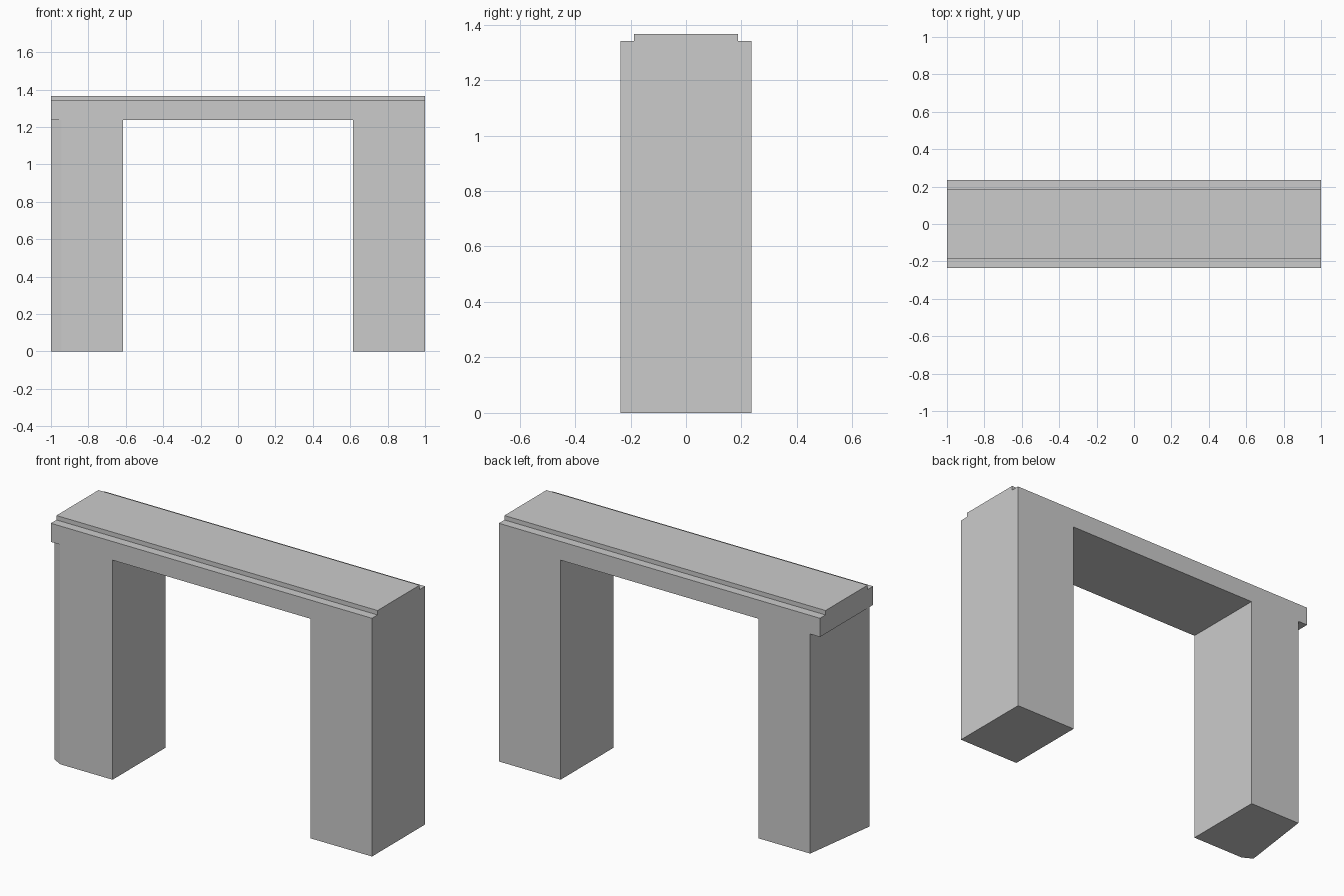
import bpy, bmesh
from mathutils import Vector

if "Cube" in bpy.data.objects:
    bpy.data.objects.remove(bpy.data.objects["Cube"])

HALF_DEPTH = 0.236   # half depth of the frame
TOP = 1.366          # top of the raised deck
STEP_Z = 1.341       # height of the side ledges
STEP_Y = 0.187       # half width of the raised deck
SOFFIT = 1.236       # underside of the lintel
INNER = 0.616        # inner faces of the legs


def prism(name, points, extrude):
    """Extrude a flat outline along a vector into a closed solid."""
    bm = bmesh.new()
    face = bm.faces.new([bm.verts.new(p) for p in points])
    result = bmesh.ops.extrude_face_region(bm, geom=[face], use_keep_orig=True)
    verts = [g for g in result["geom"] if isinstance(g, bmesh.types.BMVert)]
    bmesh.ops.translate(bm, verts=verts, vec=Vector(extrude))
    bmesh.ops.recalc_face_normals(bm, faces=bm.faces)
    mesh = bpy.data.meshes.new(name)
    bm.to_mesh(mesh)
    bm.free()
    obj = bpy.data.objects.new(name, mesh)
    bpy.context.collection.objects.link(obj)
    return obj


def cut(target, cutter):
    """Subtract the cutter from the target and remove it."""
    cutter.hide_render = True
    mod = target.modifiers.new("cut", "BOOLEAN")
    mod.operation = "DIFFERENCE"
    mod.solver = "EXACT"
    mod.object = cutter
    bpy.context.view_layer.objects.active = target
    bpy.ops.object.modifier_apply(modifier=mod.name)
    bpy.data.objects.remove(cutter)


# Portal frame: two legs and a lintel from one front outline
outline = [(-1, 0), (-INNER, 0), (-INNER, SOFFIT), (INNER, SOFFIT),
           (INNER, 0), (1, 0), (1, TOP), (-1, TOP)]
frame = prism("portal_frame", [(x, -HALF_DEPTH, z) for x, z in outline],
              (0, 2 * HALF_DEPTH, 0))

# Ledges along both long top edges
for side in (-1, 1):
    ledge = [(STEP_Y, STEP_Z), (0.4, STEP_Z), (0.4, 1.5), (STEP_Y, 1.5)]
    cut(frame, prism("ledge_cutter", [(-1.2, side * y, z) for y, z in ledge],
                     (2.4, 0, 0)))

# Left leg: slanted outer side and bevelled front corner under the lintel
leg_cut = [(-1.1, -0.3), (-0.826, -0.3), (-0.999, -0.205),
           (-0.93, 0.3), (-1.1, 0.3)]
cut(frame, prism("leg_cutter", [(x, y, -0.1) for x, y in leg_cut],
                 (0, 0, SOFFIT + 0.1)))
